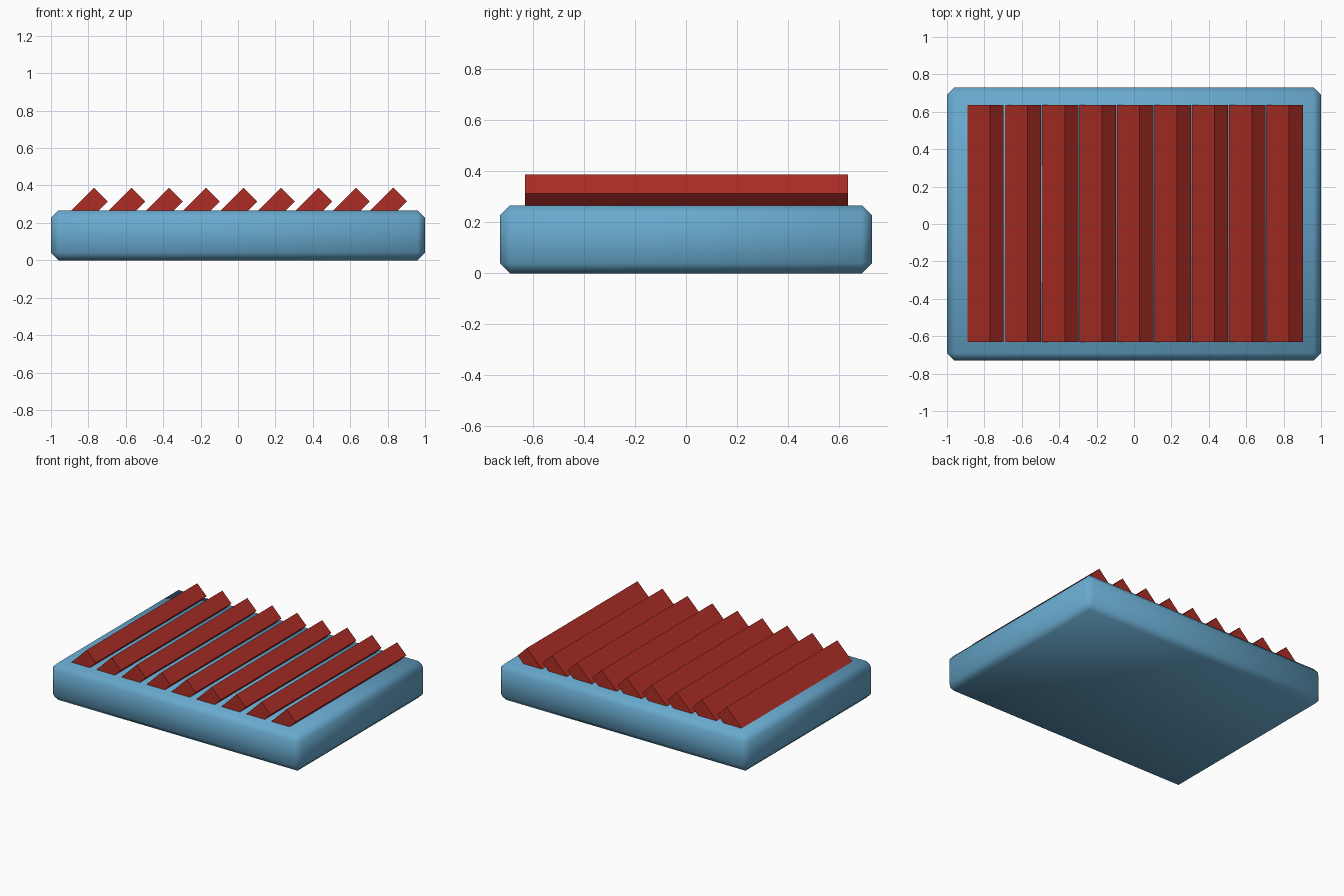
import bpy
from math import radians
from mathutils import Matrix, Vector

cube = bpy.data.objects.get("Cube")
if cube:
    bpy.data.objects.remove(cube, do_unlink=True)


def make_material(name, colour):
    mat = bpy.data.materials.new(name)
    mat.use_nodes = True
    mat.diffuse_color = colour
    mat.node_tree.nodes["Principled BSDF"].inputs["Base Color"].default_value = colour
    return mat


def box(name, size, centre, mat, turn=0):
    bpy.ops.mesh.primitive_cube_add(size=1)
    obj = bpy.context.object
    obj.name = name
    obj.data.transform(Matrix.Diagonal((*size, 1)))
    obj.location = centre
    obj.rotation_euler.y = turn
    obj.data.materials.append(mat)
    return obj


blue = make_material("soft blue", (0.14, 0.40, 0.62, 1))
red = make_material("brick red", (0.42, 0.026, 0.018, 1))

# Chamfered base slab, smooth shaded all over
slab = box("base_slab", (2, 1.46, 0.267), (0, 0, 0.1335), blue)
bevel = slab.modifiers.new("chamfer", "BEVEL")
bevel.width = 0.04
bevel.segments = 1
bevel.limit_method = "NONE"
slab.select_set(True)
bpy.ops.object.shade_smooth()

# Row of slats tipped at 45 degrees and sunk into the slab
LENGTH, THICK, SLATS, PITCH = 0.2, 0.104, 9, 0.2
turn = radians(-45)
peak_offset = Matrix.Rotation(turn, 3, "Y") @ Vector((LENGTH / 2, 0, THICK / 2))
for i in range(SLATS):
    peak = Vector((-0.77 + i * PITCH, 0.002, 0.388))
    box(f"slat_{i + 1}", (LENGTH, 1.266, THICK), peak - peak_offset, red, turn)
